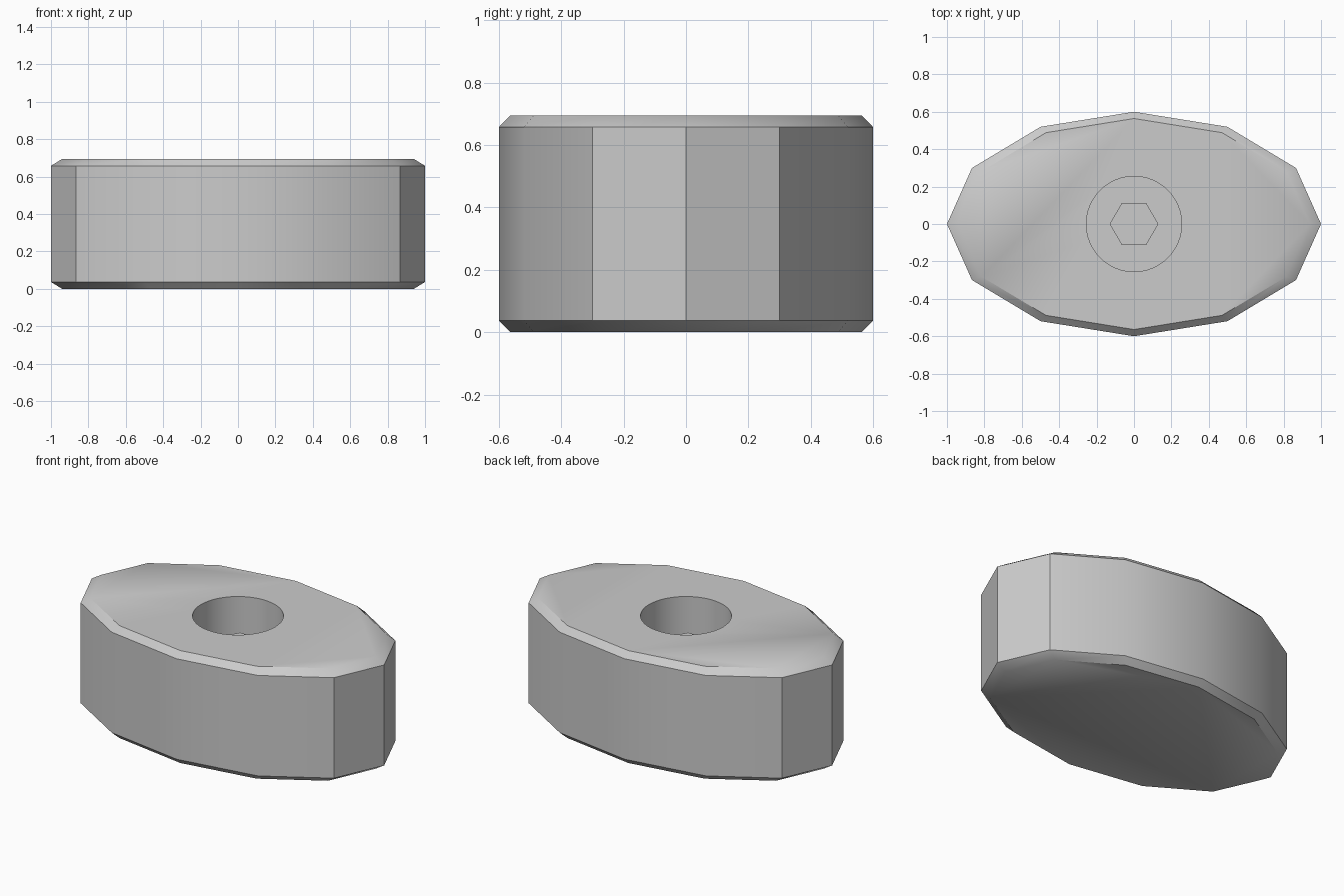
import bpy, bmesh, math

if "Cube" in bpy.data.objects:
    bpy.data.objects.remove(bpy.data.objects["Cube"])

HEIGHT, CHAMFER = 0.695, 0.037
FLOOR, POST_TOP = 0.35, 0.53

grey = bpy.data.materials.new("light_grey")
grey.diffuse_color = (0.6, 0.6, 0.6, 1)
grey.use_nodes = True
grey.node_tree.nodes["Principled BSDF"].inputs["Base Color"].default_value = grey.diffuse_color


def lofted_prism(name, sides, rings):
    """Closed solid from (x radius, y radius, z) rings, bottom to top."""
    bm = bmesh.new()
    loops = []
    for rx, ry, z in rings:
        angles = [2 * math.pi * i / sides for i in range(sides)]
        loops.append([bm.verts.new((rx * math.cos(a), ry * math.sin(a), z)) for a in angles])
    for low, high in zip(loops, loops[1:]):
        for i in range(sides):
            j = (i + 1) % sides
            bm.faces.new((low[i], low[j], high[j], high[i]))
    bm.faces.new(loops[0][::-1])
    bm.faces.new(loops[-1])
    mesh = bpy.data.meshes.new(name)
    bm.to_mesh(mesh)
    bm.free()
    mesh.materials.append(grey)
    obj = bpy.data.objects.new(name, mesh)
    bpy.context.collection.objects.link(obj)
    return obj


def select_only(obj):
    bpy.ops.object.select_all(action='DESELECT')
    obj.select_set(True)
    bpy.context.view_layer.objects.active = obj


# Twelve-sided oval body with chamfered top and bottom rims
body = lofted_prism("body", 12, [
    (0.94, 0.564, 0), (1, 0.6, CHAMFER),
    (1, 0.6, HEIGHT - CHAMFER), (0.94, 0.564, HEIGHT)])

# Round blind hole in the top
cutter = lofted_prism("hole_cutter", 48, [(0.255, 0.255, FLOOR), (0.255, 0.255, HEIGHT + 0.2)])
cut = body.modifiers.new("hole", 'BOOLEAN')
cut.operation = 'DIFFERENCE'
cut.solver = 'EXACT'
cut.object = cutter
select_only(body)
bpy.ops.object.modifier_apply(modifier=cut.name)
bpy.data.objects.remove(cutter, do_unlink=True)
select_only(body)
bpy.ops.object.shade_smooth_by_angle(angle=math.radians(34.5))

# Hexagonal post standing in the hole
lofted_prism("hex_post", 6, [(0.13, 0.13, FLOOR - 0.02), (0.13, 0.13, POST_TOP)])
